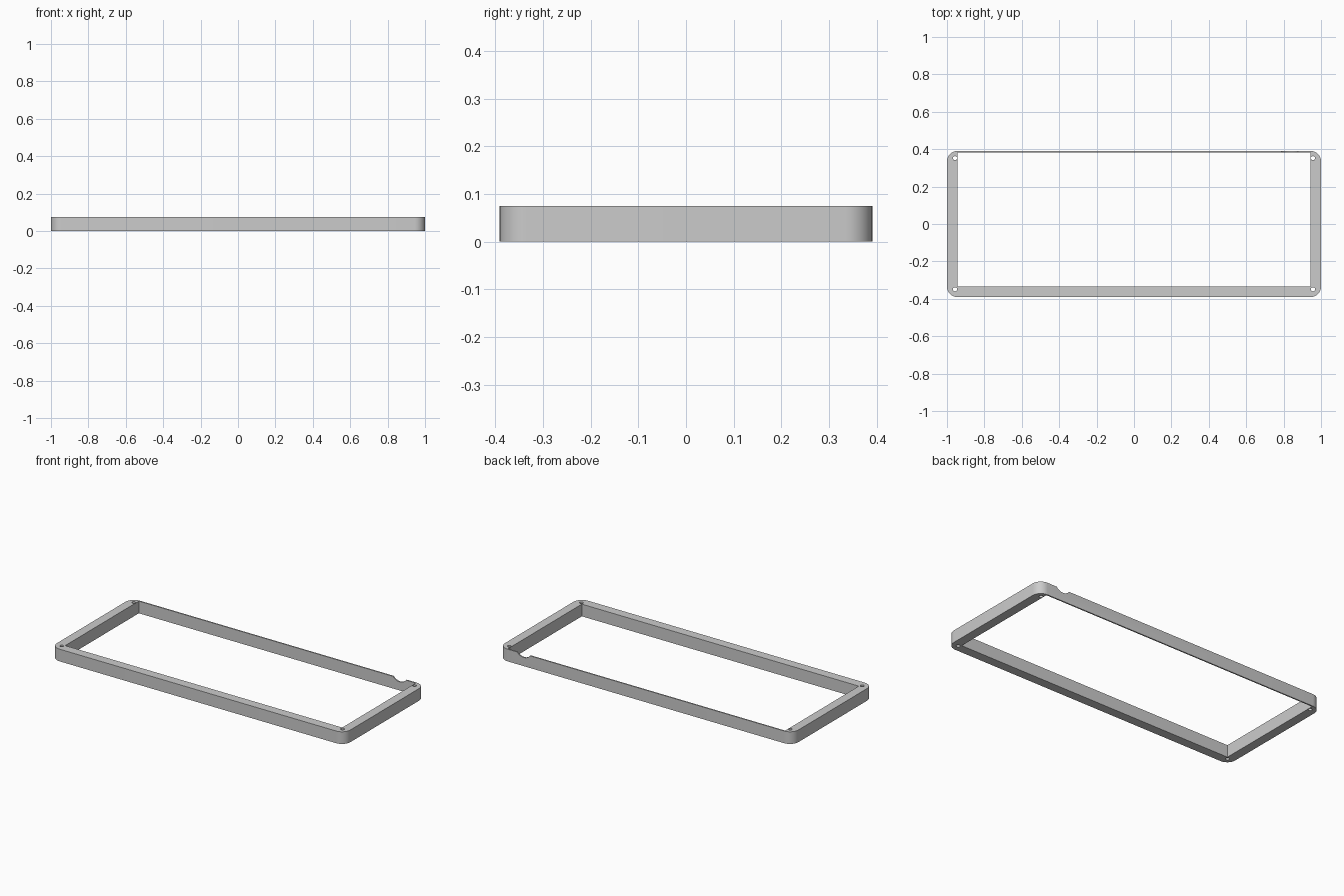
import bpy
import bmesh
from math import radians
from mathutils import Matrix, Vector

default = bpy.data.objects.get("Cube")
if default:
    bpy.data.objects.remove(default, do_unlink=True)

HALF_X, HALF_Y, HEIGHT = 1.0, 0.391, 0.075
CORNER = 0.057
INNER_X, INNER_FRONT, INNER_BACK = 0.944, -0.334, 0.383

grey = bpy.data.materials.new("plain grey")
grey.use_nodes = True
colour = (0.6, 0.6, 0.6, 1)
grey.diffuse_color = colour
grey.node_tree.nodes["Principled BSDF"].inputs["Base Color"].default_value = colour


def add_object(name, bm):
    mesh = bpy.data.meshes.new(name)
    bm.to_mesh(mesh)
    bm.free()
    mesh.materials.append(grey)
    obj = bpy.data.objects.new(name, mesh)
    bpy.context.collection.objects.link(obj)
    return obj


def box(name, low, high):
    bm = bmesh.new()
    low, high = Vector(low), Vector(high)
    bmesh.ops.create_cube(bm, size=1, matrix=Matrix.Translation((low + high) / 2)
                          @ Matrix.Diagonal((*(high - low), 1)))
    return add_object(name, bm)


def cylinder(name, centre, radius, depth, sides, turn=0):
    bm = bmesh.new()
    bmesh.ops.create_cone(bm, cap_ends=True, segments=sides, radius1=radius,
                          radius2=radius, depth=depth,
                          matrix=Matrix.Translation(centre)
                          @ Matrix.Rotation(turn, 4, "X"))
    return add_object(name, bm)


def cut(target, cutter):
    cutter.hide_render = True
    mod = target.modifiers.new("cut", "BOOLEAN")
    mod.operation, mod.solver, mod.object = "DIFFERENCE", "EXACT", cutter
    bpy.context.view_layer.objects.active = target
    bpy.ops.object.modifier_apply(modifier=mod.name)
    bpy.data.objects.remove(cutter, do_unlink=True)


# Outer body with rounded upright corners
frame = box("frame", (-HALF_X, -HALF_Y, 0), (HALF_X, HALF_Y, HEIGHT))
bm = bmesh.new()
bm.from_mesh(frame.data)
uprights = [e for e in bm.edges
            if abs(e.verts[0].co.z - e.verts[1].co.z) > HEIGHT / 2]
bmesh.ops.bevel(bm, geom=uprights, offset=CORNER, segments=10,
                profile=0.5, affect="EDGES")
bm.to_mesh(frame.data)
bm.free()

# Large square-cornered opening, leaving a thin back wall
cut(frame, box("opening_cutter", (-INNER_X, INNER_FRONT, -1),
               (INNER_X, INNER_BACK, 1)))

# Screw holes in the four corners
for x in (-0.957, 0.957):
    for y in (-0.349, 0.352):
        cut(frame, cylinder("hole_cutter", (x, y, 0), 0.011, 1, 24))

# Shallow curved notch in the rim of the back wall
cut(frame, cylinder("notch_cutter", (0.833, HALF_Y, HEIGHT + 0.033),
                    0.055, 0.1, 64, radians(90)))

bpy.ops.object.select_all(action="DESELECT")
frame.select_set(True)
bpy.context.view_layer.objects.active = frame
bpy.ops.object.shade_smooth_by_angle(angle=radians(30))
